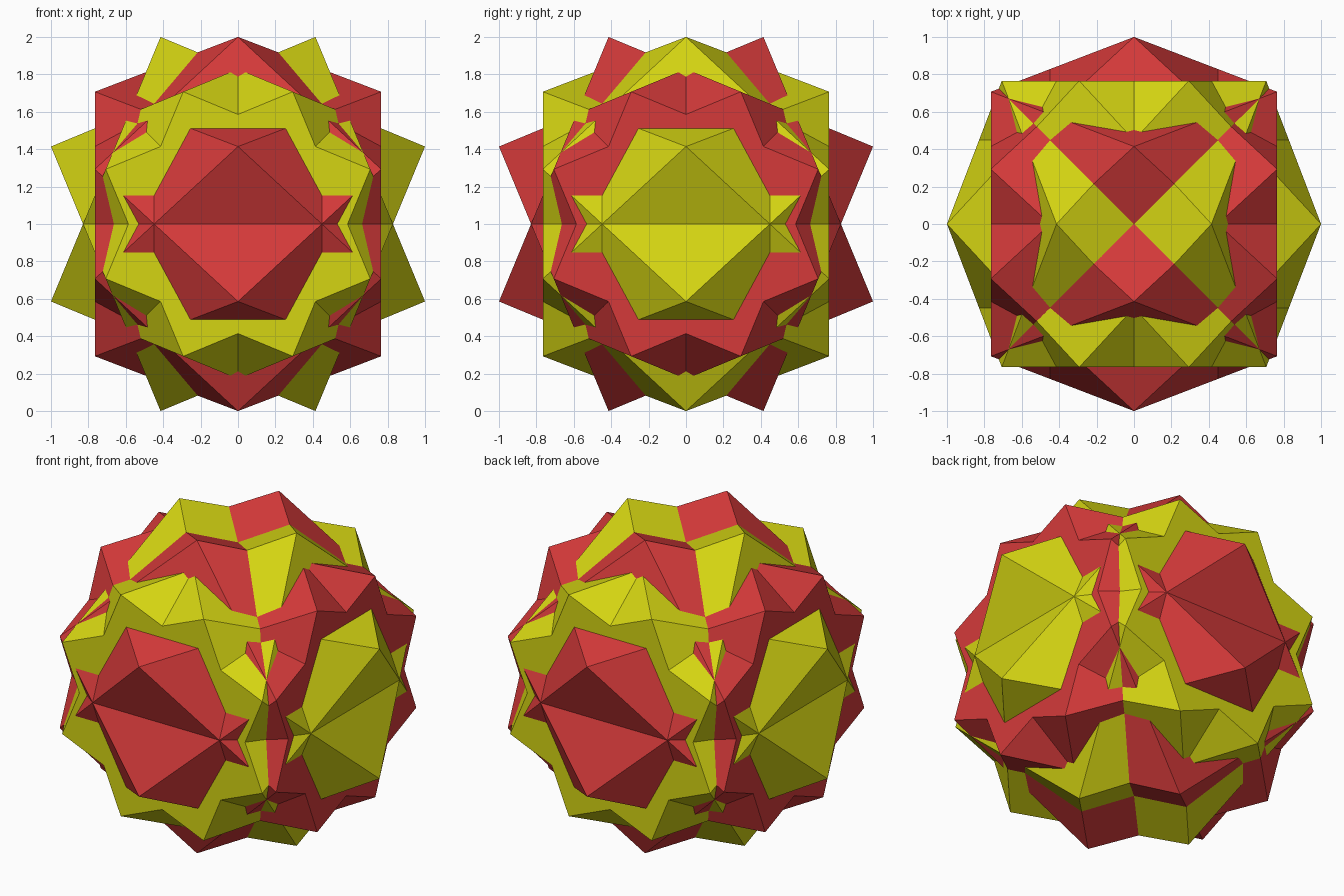
import bpy, bmesh, math
from itertools import product
from mathutils import Matrix, Vector

cube = bpy.data.objects.get("Cube")
if cube:
    bpy.data.objects.remove(cube, do_unlink=True)

TILT = math.radians(22.5)
# half the width of the cuboctahedron, so the tilted vertices reach exactly 1
HALF = 1 / (math.sqrt(2) * math.cos(TILT))


def make_material(name, rgb):
    mat = bpy.data.materials.new(name)
    mat.use_nodes = True
    mat.diffuse_color = (*rgb, 1)
    mat.node_tree.nodes["Principled BSDF"].inputs["Base Color"].default_value = (*rgb, 1)
    return mat


def cuboctahedron(name, axis, angle, mat):
    """Solid with 6 square and 8 triangular faces, turned about one axis."""
    bm = bmesh.new()
    for a, b in product((-HALF, HALF), repeat=2):
        for co in ((a, b, 0), (0, a, b), (b, 0, a)):
            bm.verts.new(co)
    bmesh.ops.convex_hull(bm, input=bm.verts[:])
    # merge the two triangles of every square
    bmesh.ops.dissolve_limit(bm, angle_limit=0.02, verts=bm.verts[:], edges=bm.edges[:])
    bmesh.ops.recalc_face_normals(bm, faces=bm.faces[:])
    bm.transform(Matrix.Translation(Vector((0, 0, 1))) @ Matrix.Rotation(angle, 4, axis))
    mesh = bpy.data.meshes.new(name)
    bm.to_mesh(mesh)
    bm.free()
    mesh.materials.append(mat)
    obj = bpy.data.objects.new(name, mesh)
    bpy.context.collection.objects.link(obj)
    return obj


# one colour per turning axis, two interlocked solids in each colour
red = make_material("red", (0.66, 0.042, 0.042))
yellow = make_material("yellow", (0.66, 0.66, 0.006))
for colour, axis, mat in (("red", 'X', red), ("yellow", 'Y', yellow)):
    for side, angle in (("forward", TILT), ("backward", -TILT)):
        cuboctahedron(f"{colour}_solid_{side}", axis, angle, mat)
